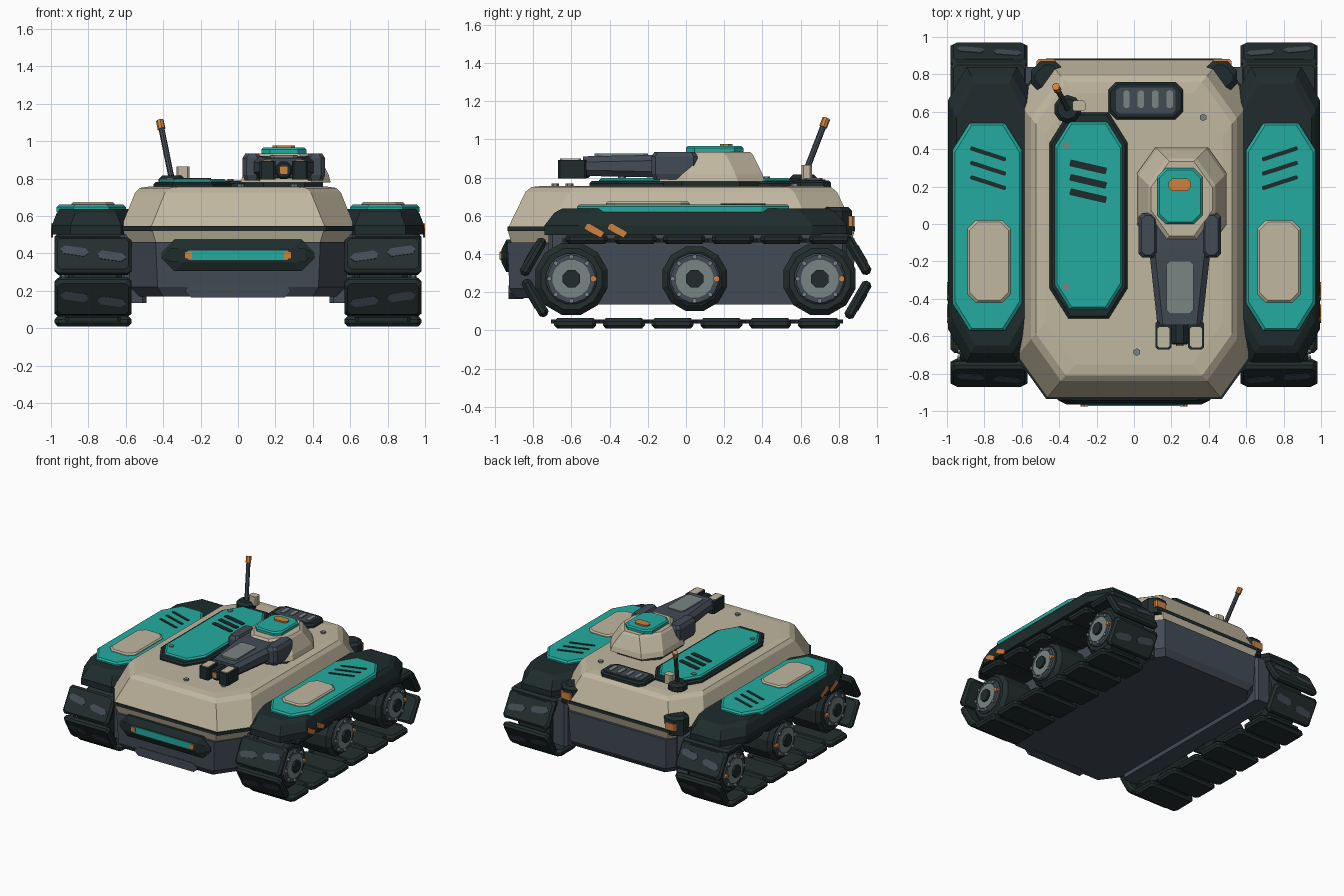
import bpy, bmesh
from math import sin, cos, pi, radians
from mathutils import Matrix, Vector

cube = bpy.data.objects.get("Cube")
if cube:
    bpy.data.objects.remove(cube, do_unlink=True)


def material(name, red, green, blue):
    mat = bpy.data.materials.new(name)
    mat.use_nodes = True
    color = (red, green, blue, 1)
    mat.diffuse_color = color
    mat.node_tree.nodes["Principled BSDF"].inputs["Base Color"].default_value = color
    return mat


beige = material("beige armour", .53, .475, .35)
teal = material("teal panel", .017, .41, .35)
dark = material("dark trim", .014, .025, .026)
rubber = material("track rubber", .017, .027, .027)
slate = material("slate metal", .055, .07, .09)
grey = material("light grey metal", .19, .235, .23)
orange = material("orange marker", .62, .22, .05)


def move(x, y, z=0):
    return Matrix.Translation((x, y, z))


def turn(degrees, axis):
    return Matrix.Rotation(radians(degrees), 4, axis)


world = Matrix()
forward = turn(90, 'X')    # local z leads to the front, local y leads up
outward = turn(90, 'Y')    # local z leads sideways, local x leads down


def skin(name, mat, rings, place):
    """Close a solid over rings of equal point count."""
    bm = bmesh.new()
    loops = [[bm.verts.new(place @ Vector(point)) for point in ring] for ring in rings]
    for low, high in zip(loops, loops[1:]):
        for i in range(len(low)):
            bm.faces.new((low[i - 1], low[i], high[i], high[i - 1]))
    bm.faces.new(loops[0])
    bm.faces.new(loops[-1])
    bmesh.ops.recalc_face_normals(bm, faces=bm.faces)
    mesh = bpy.data.meshes.new(name)
    bm.to_mesh(mesh)
    bm.free()
    mesh.materials.append(mat)
    bpy.context.collection.objects.link(bpy.data.objects.new(name, mesh))


def solid(name, mat, at, half, steps, cut=.02, slant=1, lean=1, place=world):
    """Rectangle with cut corners, raised through (height, inset) steps."""
    rings = []
    for height, inset in steps:
        wide, deep = half[0] - inset, half[1] - inset * lean
        quarter = [(wide, deep - cut * slant), (wide - cut, deep)]
        back = quarter + [(-x, y) for x, y in reversed(quarter)]
        outline = back + [(x, -y) for x, y in reversed(back)]
        rings.append([(x + at[0], y + at[1], height) for x, y in outline])
    skin(name, mat, rings, place)


def plate(name, mat, at, half, low, high, rim=0, **shape):
    """Flat slab whose upper edge may be bevelled by rim."""
    steps = [(low, 0), (high - rim, 0)] + ([(high, rim)] if rim else [])
    solid(name, mat, at, half, steps, **shape)


def cylinder(name, mat, radius, start, end, sides, place, rim=0):
    rings = []
    for r, height in ((radius - rim, start), (radius, start + rim), (radius, end - rim), (radius - rim, end)):
        angles = [2 * pi * (i + .5) / sides for i in range(sides)]
        rings.append([(r * cos(a), r * sin(a), height) for a in angles])
    skin(name, mat, rings if rim else rings[1:3], place)


# Hull, all layers sharing one eight-sided plan
plan = dict(at=(0, -.025), cut=.16, slant=1.4)
solid("lower_hull", slate, half=(.6, .91), steps=[(.17, .04), (.22, .01), (.46, 0)], **plan)
solid("hull_belt", beige, half=(.62, .91), steps=[(.46, .02), (.53, 0)], **plan)
plate("hull_trim", dark, half=(.63, .91), low=.52, high=.545, **plan)
solid("upper_hull", beige, half=(.625, .905), lean=1.2,
      steps=[(.54, 0), (.725, .075), (.75, .1), (.757, .15)], **plan)

# Nose light bar and tow plate
nose = dict(at=(0, .39), place=forward)
solid("nose_plate", dark, half=(.41, .085), steps=[(.9, 0), (.94, 0), (.965, .05)], cut=.07, **nose)
plate("nose_light", teal, half=(.285, .025), low=.95, high=.972, **nose)
plate("tow_plate", slate, (0, .2), (.28, .035), .85, .93, cut=.03, place=forward)

# Track links: position along the run, height, outward tilt
pitch = .255
links = [(pitch * i - .58, .037, 180) for i in range(6)]
links += [(pitch * i - .52, .48, 0) for i in range(6)]
links += [(-.8, .385, 60), (-.79, .17, 120), (.9, .39, -60), (.9, .16, -120)]
wheels = [(-.6, .195), (.045, .175), (.7, .195)]

for flip, side in ((1, "left_"), (-1, "right_")):
    mirror = Matrix.Diagonal((flip, 1, 1, 1))
    plate(side + "nose_marker", orange, (.265, .39), (.02, .02), .95, .977, cut=.005, place=mirror @ forward)
    plate(side + "track_frame", slate, (.56, .06), (.07, .78), .135, .5, place=mirror)

    for y, z, tilt in links:
        place = mirror @ move(.775, y, z) @ turn(tilt, 'X')
        solid(side + "track_link", rubber, (0, 0), (.205, .11),
              [(-.027, .015), (-.01, 0), (.01, 0), (.027, .015)], place=place)
        if tilt in (0, 180):
            plate(side + "link_joint", dark, (0, 0), (.15, pitch / 2), -.02, 0, place=place)
        else:
            for x in (-.1, .1):
                plate(side + "link_pad", slate, (x, 0), (.075, .025), .02, .03, place=place @ turn(9, 'Z'))

    for y, radius in wheels:
        axle = mirror @ move(0, y, .27) @ outward
        cylinder(side + "tyre", rubber, radius, .62, .91, 12, axle, rim=.03)
        cylinder(side + "wheel_disc", slate, .135, .85, .93, 16, axle, rim=.01)
        cylinder(side + "wheel_plate", grey, .1, .9, .937, 16, axle)
        cylinder(side + "wheel_hub", dark, .05, .9, .955, 8, axle)
        for k in range(8):
            spoke = axle @ turn(45 * k, 'Z') @ move(.115, 0)
            marked = k == 2
            cylinder(side + "wheel_bolt", orange if marked else grey,
                     .018 if marked else .013, .9, .945, 6, spoke)

    # Fender with its panel, pad, vents and hazard stripes
    solid(side + "fender", dark, (.76, .05), (.235, .79),
          [(.5, 0), (.55, 0), (.615, .025), (.637, .045)], cut=.1, slant=1.8, lean=2, place=mirror)
    plate(side + "fender_panel", teal, (.785, -.015), (.185, .555), .62, .66, rim=.012,
          cut=.09, slant=1.6, place=mirror)
    plate(side + "fender_pad", beige, (.775, -.2), (.115, .22), .65, .675, rim=.01, cut=.045, place=mirror)
    for k in range(3):
        vent = mirror @ move(.78, .375 - k * .077) @ turn(18, 'Z')
        plate(side + "fender_vent", dark, (0, 0), (.1, .011), .657, .664, cut=.005, place=vent)
    for y in (-.48, -.36):
        stripe = mirror @ outward @ move(-.523, y) @ turn(-30, 'Z')
        plate(side + "hazard_stripe", orange, (0, 0), (.017, .05), .99, .999, cut=.005, place=stripe)

    # Rear corner lamp
    plate(side + "lamp_housing", dark, (.46, .785), (.09, .085), .5, .645, rim=.02, cut=.05, place=mirror)
    plate(side + "rear_lamp", orange, (.47, .85), (.05, .032), .545, .6, cut=.01, place=mirror)

# Deck hatch, its panel set in from the frame
hatch = dict(at=(-.243, .045), slant=1.6)
plate("hatch_frame", dark, half=(.208, .55), low=.74, high=.782, rim=.012, cut=.1, **hatch)
plate("hatch_panel", teal, half=(.18, .5), low=.77, high=.797, rim=.01, cut=.08, **hatch)
for k in range(3):
    vent = move(-.245, .305 - k * .077) @ turn(-13, 'Z')
    plate("hatch_vent", dark, (0, 0), (.1, .018), .794, .802, cut=.005, place=vent)
for x, y in ((.015, -.685), (.37, .57), (.3, -.61)):
    cylinder("deck_bolt", grey, .02, .74, .77, 6, move(x, y))
for y in (.42, -.335):
    cylinder("hatch_bolt", grey, .02, .78, .805, 6, move(-.365, y))

# Engine grille
grille = dict(at=(.063, .66))
plate("grille_frame", dark, half=(.2, .1), low=.74, high=.785, rim=.012, cut=.04, **grille)
plate("grille_bed", slate, half=(.16, .07), low=.77, high=.79, **grille)
for k in range(4):
    plate("grille_slat", grey, (k * .077 - .04, .667), (.017, .047), .78, .797, cut=.01)

# Antenna and sensor post
foot, tip = Vector((-.355, .615, .8)), Vector((-.418, .735, 1.11))
reach = tip - foot
lean = Matrix.Translation(foot) @ reach.to_track_quat('Z', 'Y').to_matrix().to_4x4()
cylinder("antenna_base", dark, .075, .74, .815, 10, move(foot.x, foot.y), rim=.02)
cylinder("antenna_rod", slate, .016, 0, reach.length - .04, 8, lean)
cylinder("antenna_tip", orange, .021, reach.length - .05, reach.length, 8, lean)
plate("sensor_post", beige, (-.295, .632), (.035, .028), .79, .865, cut=.01)

# Turret
turret = move(.245, 0)
plate("turret_ring", dark, (0, .13), (.21, .25), .74, .79, cut=.1, place=turret)
solid("turret_body", beige, (.01, .135), (.24, .275), [(.78, 0), (.82, .01), (.92, .06), (.935, .075)],
      cut=.1, slant=1.4, place=turret)
plate("turret_hatch", teal, (0, .15), (.12, .15), .93, .965, rim=.01, cut=.045, place=turret)
plate("turret_beacon", orange, (0, .21), (.06, .033), .95, .976, place=turret)

# Gun, with cheeks and muzzle prongs on both sides
solid("gun_housing", slate, (0, .86), (.165, .06), [(0, 0), (.13, 0), (.54, .045)],
      cut=.03, lean=.2, place=turret @ forward)
plate("gun_top_plate", grey, (0, -.34), (.072, .14), .9, .926, place=turret)
cylinder("gun_barrel", dark, .05, .5, .645, 8, turret @ move(0, 0, .845) @ forward, rim=.01)
plate("gun_lens", orange, (0, .845), (.02, .02), .6, .652, cut=.005, place=turret @ forward)
for flip, side in ((1, "left_"), (-1, "right_")):
    place = turret @ Matrix.Diagonal((flip, 1, 1, 1))
    solid(side + "turret_cheek", slate, (.17, -.06), (.05, .12),
          [(.79, .01), (.82, 0), (.91, 0), (.935, .015)], place=place)
    plate(side + "muzzle_prong", dark, (.087, -.595), (.042, .075), .795, .893, cut=.01, place=place)
    plate(side + "muzzle_cap", beige, (.087, -.605), (.032, .055), .89, .899, cut=.01, place=place)
